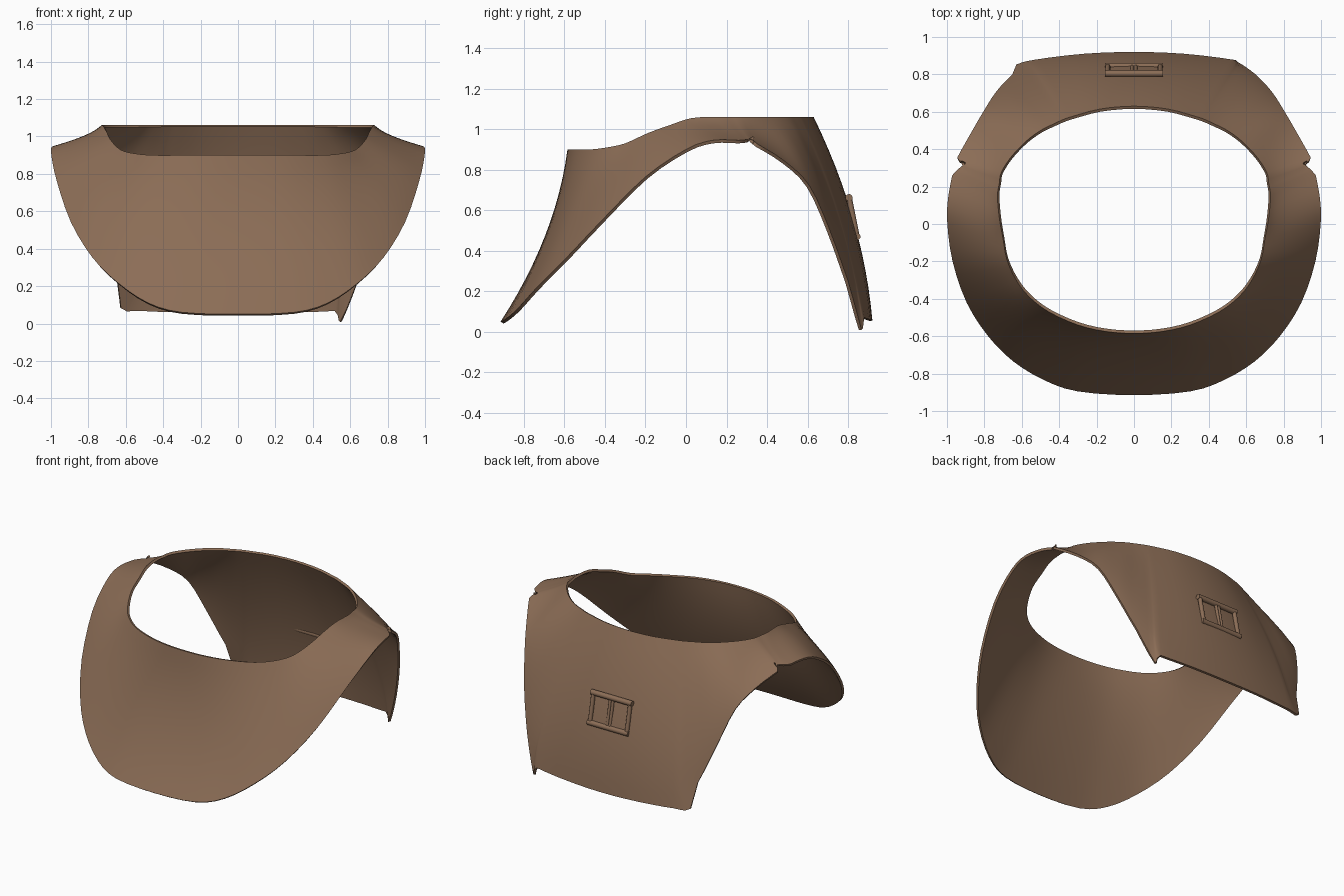
import bpy, bmesh, math
from mathutils import Vector, Matrix

if "Cube" in bpy.data.objects:
    bpy.data.objects.remove(bpy.data.objects["Cube"])

brown = bpy.data.materials.new("brown leather")
brown.diffuse_color = (0.26, 0.153, 0.093, 1)
brown.use_nodes = True
brown.node_tree.nodes["Principled BSDF"].inputs["Base Color"].default_value = brown.diffuse_color

# Half outline, front centre to back centre: neck point, hem point, outward bulge
STATIONS = [
    (0.00, -.585, .90, 0.00, -.915, .05, -.055),
    (0.15, -.575, .90, 0.30, -.895, .06, -.05),
    (0.30, -.54, .90, 0.48, -.835, .11, -.035),
    (0.455, -.47, .90, 0.645, -.735, .22, -.015),
    (0.56, -.39, .91, 0.78, -.60, .355, 0),
    (0.63, -.30, .93, 0.895, -.42, .545, .015),
    (0.68, -.19, .98, 0.97, -.20, .765, .015),
    (0.70, -.08, 1.02, 0.998, 0.00, .90, 0),
    (0.72, .03, 1.055, 0.995, .13, .945, -.03),
    (0.73, .15, 1.06, 0.972, .26, .945, -.03),
    (0.72, .22, 1.06, 0.96, .31, .94, -.025),
    (0.71, .275, 1.06, 0.945, .355, .925, -.02),
    (0.66, .355, 1.06, 0.87, .49, .84, 0),
    (0.58, .44, 1.06, 0.80, .61, .72, .025),
    (0.50, .50, 1.06, 0.735, .71, .50, .04),
    (0.43, .535, 1.06, 0.65, .80, .25, .045),
    (0.375, .56, 1.06, 0.57, .862, .085, .045),
    (0.33, .575, 1.06, 0.52, .88, .07, .045),
    (0.18, .615, 1.06, 0.27, .91, .06, .048),
    (0.00, .63, 1.06, 0.00, .92, .055, .05),
]
NOTCH, CORNER, ROWS, SUB = 10, 16, 12, 3


def mirrored(s):
    return (-s[0], s[1], s[2], -s[3]) + s[4:]


def spline(a, b, c, d, t):
    """Catmull-Rom blend of four stations."""
    return [.5 * (2*q + (r - p)*t + (2*p - 5*q + 4*r - s)*t*t + (3*q - p - 3*r + s)*t**3)
            for p, q, r, s in zip(a, b, c, d)]


# Closed loop of stations, with shoulder notches and torn back corners at the hem
loop = STATIONS + [mirrored(s) for s in STATIONS][-2:0:-1]
n = len(loop)
tears = {NOTCH: (-.055, .015, .01), n - NOTCH: (.06, .015, .01),
         CORNER: (-.015, .004, -.075), n - CORNER: (-.06, -.01, 0)}
none = (0, 0, 0)
fine = []
for i in range(n):
    j = (i + 1) % n
    for k in range(SUB):
        t = k / SUB
        tear = Vector(tears.get(i, none)).lerp(Vector(tears.get(j, none)), t)
        fine.append((spline(loop[i-1], loop[i], loop[j], loop[(i+2) % n], t), tear))

# Collar shell lofted from the neck opening down to the hem
bm = bmesh.new()
grid = []
for s, tear in fine:
    neck, hem, bulge = Vector(s[:3]), Vector(s[3:6]), s[6]
    out = (neck + hem) / 2
    out.z = 0
    out.normalize()
    column = []
    for r in range(ROWS + 1):
        t = r / ROWS
        p = neck.lerp(hem, t) + out * bulge * 4 * t * (1 - t) + tear * t ** 14
        column.append(bm.verts.new(p))
    grid.append(column)
for i, a in enumerate(grid):
    b = grid[(i + 1) % len(grid)]
    for r in range(ROWS):
        bm.faces.new((a[r], a[r+1], b[r+1], b[r]))
mesh = bpy.data.meshes.new("collar")
bm.to_mesh(mesh)
bm.free()
collar = bpy.data.objects.new("collar", mesh)
bpy.context.collection.objects.link(collar)
mesh.materials.append(brown)
thick = collar.modifiers.new("thickness", 'SOLIDIFY')
thick.thickness = .016
thick.offset = -1
bpy.context.view_layer.objects.active = collar
collar.select_set(True)
bpy.ops.object.modifier_apply(modifier="thickness")
bpy.ops.object.shade_smooth_by_angle(angle=math.radians(50))

# Buckle of rounded bars lying on the sloping back
tilt = Matrix.Translation((0, .824, .566)) @ Matrix.Rotation(.2, 4, 'X')


def bar(name, x, z, length, radius, along_x):
    turn = Matrix.Rotation(math.pi / 2, 4, 'Y') if along_x else Matrix.Identity(4)
    bpy.ops.mesh.primitive_cylinder_add(vertices=10, radius=radius, depth=length)
    ob = bpy.context.object
    ob.name = name
    ob.matrix_world = tilt @ Matrix.Translation((x, 0, z)) @ turn
    ob.data.materials.append(brown)
    bpy.ops.object.shade_smooth_by_angle(angle=math.radians(40))


bar("buckle_top", 0, .098, .31, .018, True)
bar("buckle_bottom", 0, -.098, .31, .018, True)
for side in (-1, 1):
    bar("buckle_side", side * .14, 0, .20, .014, False)
    bar("buckle_prong", side * .01, 0, .20, .01, False)
